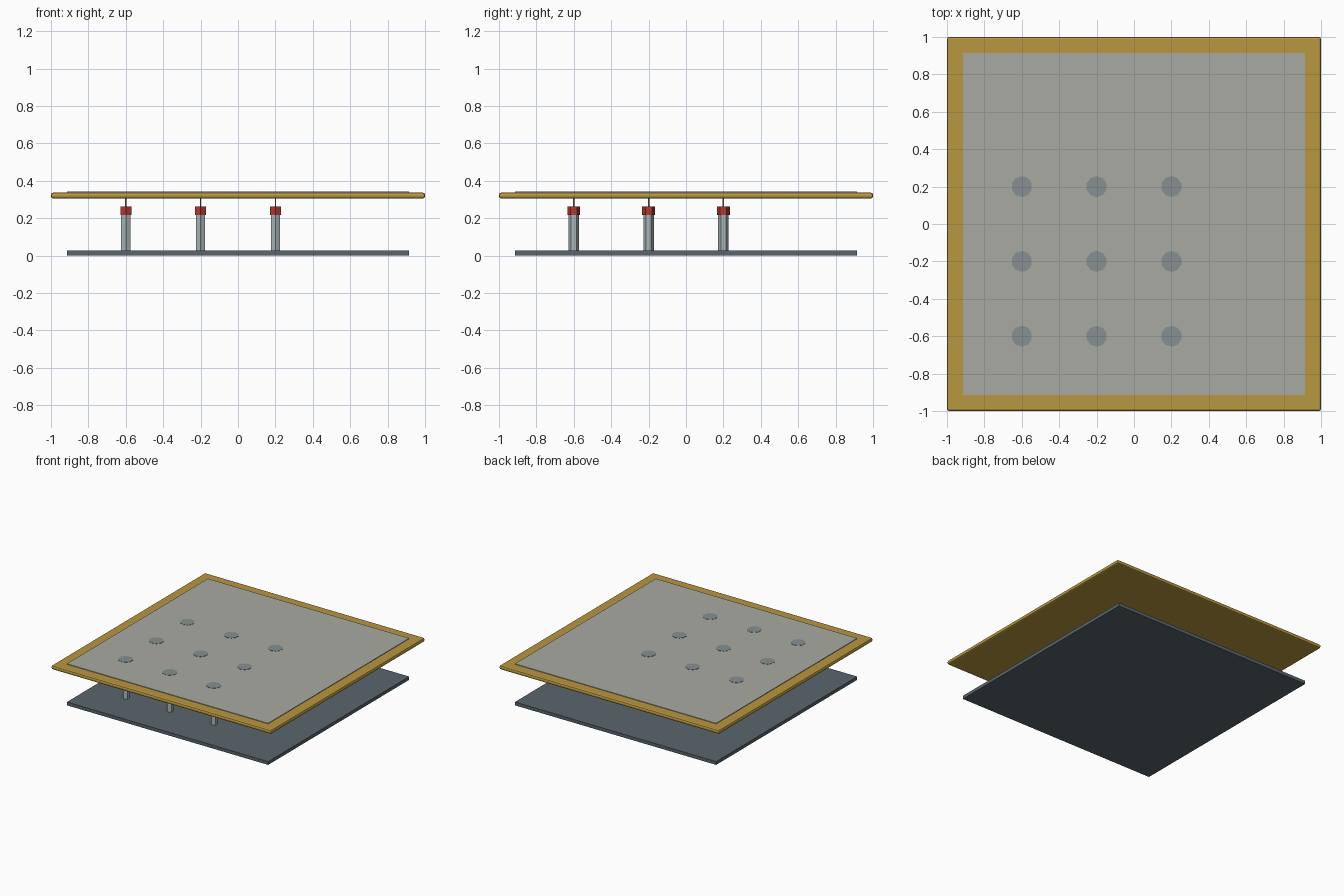
import bpy

if "Cube" in bpy.data.objects:
    bpy.data.objects.remove(bpy.data.objects["Cube"])


def material(name, rgb):
    m = bpy.data.materials.new(name)
    m.diffuse_color = (*rgb, 1)
    m.use_nodes = True
    m.node_tree.nodes["Principled BSDF"].inputs["Base Color"].default_value = m.diffuse_color
    return m


SLATE = material("slate", (0.10, 0.13, 0.15))
GOLD = material("gold", (0.48, 0.31, 0.05))
STONE = material("stone", (0.40, 0.40, 0.36))
STEEL = material("steel", (0.24, 0.28, 0.29))
PALE = material("pale_steel", (0.40, 0.47, 0.47))
RED = material("red", (0.45, 0.04, 0.03))


def slab(name, size, z0, z1, mat, bevel=0):
    bpy.ops.mesh.primitive_cube_add(size=1, location=(0, 0, (z0 + z1) / 2))
    o = bpy.context.object
    o.name = name
    o.scale = (size, size, z1 - z0)
    bpy.ops.object.transform_apply(location=False, rotation=False, scale=True)
    o.data.materials.append(mat)
    if bevel:
        b = o.modifiers.new("rounded_edge", "BEVEL")
        b.width = bevel
        b.segments = 2
    return o


def rod(name, x, y, r, z0, z1, sides, mat):
    bpy.ops.mesh.primitive_cylinder_add(vertices=sides, radius=r, depth=z1 - z0,
                                        location=(x, y, (z0 + z1) / 2))
    o = bpy.context.object
    o.name = name
    o.data.materials.append(mat)
    return o


# Stacked plates
slab("base_plate", 1.83, 0.0, 0.027, SLATE)
slab("top_plate", 2.0, 0.305, 0.337, GOLD, 0.012)
slab("top_panel", 1.83, 0.335, 0.342, STONE)

# Offset grid of plungers, each under a round marker
for i, x in enumerate((-0.6, -0.2, 0.2)):
    for j, y in enumerate((-0.6, -0.2, 0.2)):
        tag = f"_{i + 1}_{j + 1}"
        rod("post" + tag, x, y, 0.028, 0.027, 0.22, 6, PALE)
        rod("cap" + tag, x, y, 0.034, 0.218, 0.262, 6, RED)
        rod("pin" + tag, x, y, 0.004, 0.262, 0.305, 6, STEEL)
        rod("marker" + tag, x, y, 0.056, 0.339, 0.344, 10, STEEL)
